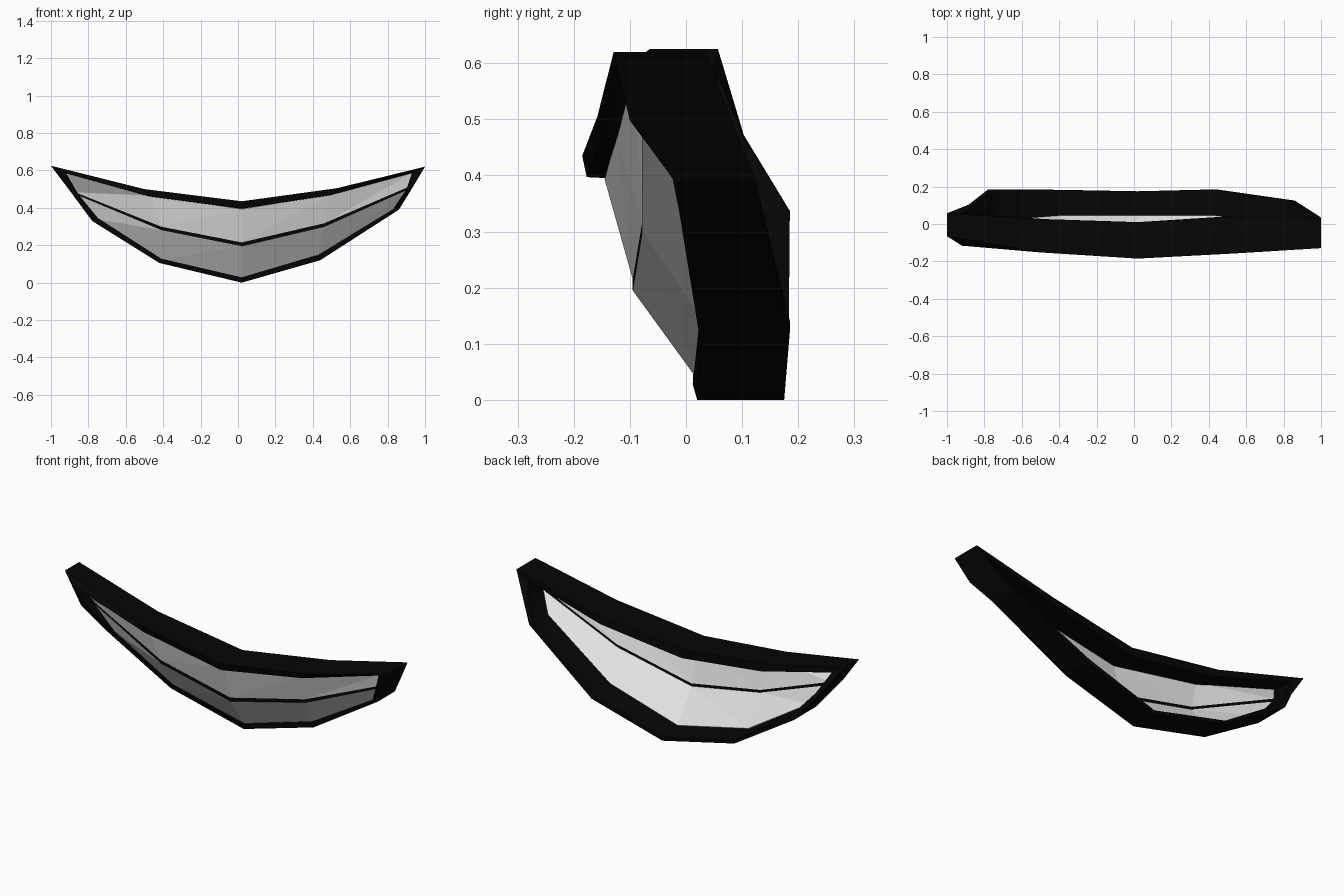
import bpy

if "Cube" in bpy.data.objects:
    bpy.data.objects.remove(bpy.data.objects["Cube"])


def material(name, value):
    m = bpy.data.materials.new(name)
    m.diffuse_color = (value, value, value, 1)
    m.use_nodes = True
    m.node_tree.nodes["Principled BSDF"].inputs["Base Color"].default_value = m.diffuse_color
    return m


BLACK = material("lip black", 0.0018)
WHITE = material("tooth white", 0.8)


def mesh_object(name, verts, faces, mats):
    me = bpy.data.meshes.new(name)
    me.from_pydata(verts, [], faces)
    for m in mats:
        me.materials.append(m)
    ob = bpy.data.objects.new(name, me)
    bpy.context.collection.objects.link(ob)
    return ob


# Lip loop: outer x, z, front y | inner x, z, front y | back y
LOOP = [
    (-1.00, .625, -.065, -.92, .587, -.116, .057),
    (-.50, .500, -.152, -.47, .462, -.145, .026),
    (.02, .435, -.185, .02, .397, -.177, .010),
    (.53, .505, -.158, .49, .468, -.150, .040),
    (1.00, .620, -.129, .93, .587, -.115, .035),
    (.93, .503, -.101, .90, .498, -.100, .080),
    (.86, .390, -.021, .83, .395, -.024, .125),
    (.44, .120, .023, .43, .150, .025, .185),
    (.02, .000, .020, .02, .028, .012, .175),
    (-.42, .105, .020, -.41, .128, .015, .183),
    (-.78, .330, -.012, -.75, .346, -.015, .185),
    (-.885, .472, -.088, -.855, .475, -.088, .103),
]

# Deep lip frame: ring of four-sided sections
verts, faces = [], []
for ox, oz, of, ix, iz, inf, back in LOOP:
    verts += [(ox, of, oz), (ix, inf, iz), (ix, back, iz - .009), (ox, back, oz)]
n = len(LOOP)
for i in range(n):
    a, b = 4 * i, 4 * ((i + 1) % n)
    for k in range(4):
        j = (k + 1) % 4
        faces.append((a + k, a + j, b + j, b + k))
lips = mesh_object("lips", verts, faces, [BLACK])

# Teeth: curved sheet of upper row, dark bite line and lower row
TOP = [(-.93, -.085, .592), (-.47, -.115, .465), (.02, -.145, .393), (.49, -.124, .470), (.94, -.092, .590)]
SEAM = [(-.87, -.020, .478), (-.41, -.080, .290), (.02, -.095, .205), (.46, -.078, .308), (.91, -.078, .505)]
LOW = [(-.76, .000, .340), (-.41, .028, .120), (.02, .030, .023), (.43, .030, .142), (.84, -.018, .390)]
HALF = [.005, .009, .010, .009, .006]
upper_edge = [(x, y, z + h) for (x, y, z), h in zip(SEAM, HALF)]
lower_edge = [(x, y, z - h) for (x, y, z), h in zip(SEAM, HALF)]
verts = TOP + upper_edge + lower_edge + LOW
faces = []
for r in range(3):
    for c in range(4):
        a, b, d, e = 5 * r + c, 5 * r + 5 + c, 5 * r + 6 + c, 5 * r + 1 + c
        # fold the left-hand panels along the diagonal that dips inward
        faces += [(a, b, e), (b, d, e)]
teeth = mesh_object("teeth", verts, faces, [WHITE, BLACK])
for p in teeth.data.polygons:
    p.material_index = 1 if p.index // 8 == 1 else 0
solid = teeth.modifiers.new("thickness", "SOLIDIFY")
solid.thickness = .02
solid.offset = -1

# Consistent outward normals on the lip frame
bpy.context.view_layer.objects.active = lips
lips.select_set(True)
bpy.ops.object.mode_set(mode="EDIT")
bpy.ops.mesh.select_all(action="SELECT")
bpy.ops.mesh.normals_make_consistent(inside=False)
bpy.ops.object.mode_set(mode="OBJECT")
